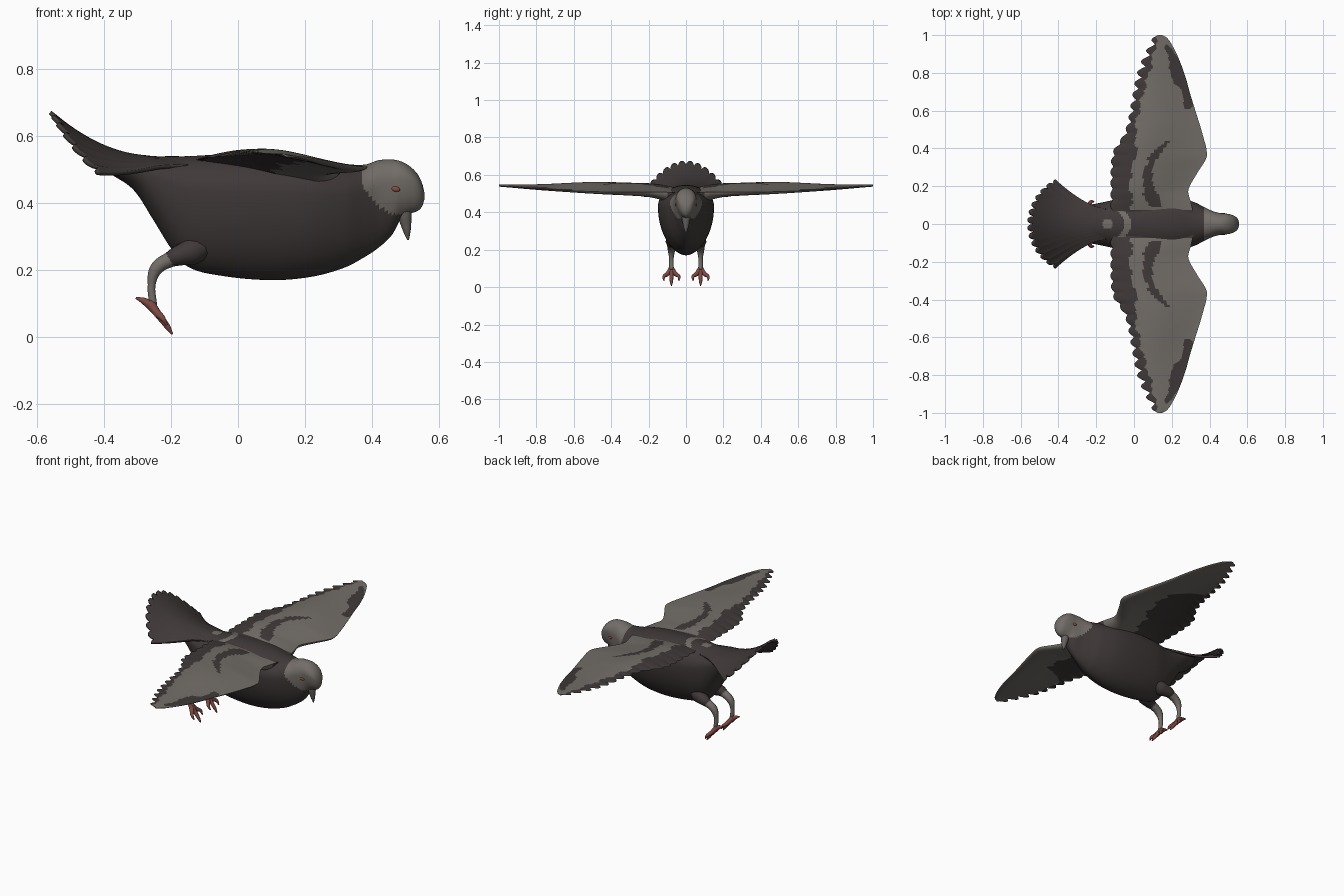
import bpy, bmesh, math

cube = bpy.data.objects.get("Cube")
if cube:
    bpy.data.objects.remove(cube, do_unlink=True)


def material(name, color):
    m = bpy.data.materials.new(name)
    m.use_nodes = True
    m.diffuse_color = (*color, 1)
    m.node_tree.nodes["Principled BSDF"].inputs["Base Color"].default_value = (*color, 1)
    return m


DARK = material("dark brown plumage", (0.05, 0.04, 0.04))
LIGHT = material("grey plumage", (0.17, 0.153, 0.137))
BEAK = material("beak grey", (0.13, 0.118, 0.11))
RED = material("red foot", (0.2, 0.065, 0.05))
EYE = material("orange eye", (0.25, 0.075, 0.048))


def interp(table, k):
    """Smooth interpolation of rows (key, values...) at key k."""
    k = min(max(k, table[0][0]), table[-1][0])
    i = 0
    while i < len(table) - 2 and k > table[i + 1][0]:
        i += 1
    a, b = table[i], table[i + 1]
    p, n = table[max(i - 1, 0)], table[min(i + 2, len(table) - 1)]
    h = b[0] - a[0]
    t = (k - a[0]) / h
    out = []
    for j in range(1, len(a)):
        ma = (b[j] - p[j]) / (b[0] - p[0]) * h
        mb = (n[j] - a[j]) / (n[0] - a[0]) * h
        out.append((2*t**3 - 3*t*t + 1) * a[j] + (t**3 - 2*t*t + t) * ma
                   + (3*t*t - 2*t**3) * b[j] + (t**3 - t*t) * mb)
    return out


def grid(name, nu, nv, point, light_rule, closed):
    """Surface from point(u, v); faces meeting light_rule are grey, the rest dark."""
    bm = bmesh.new()
    cols = nv if closed else nv + 1
    rows = [[bm.verts.new(point(i / nu, j / nv)) for j in range(cols)] for i in range(nu + 1)]
    for i in range(nu):
        for j in range(nv):
            k = (j + 1) % cols
            f = bm.faces.new((rows[i][j], rows[i][k], rows[i + 1][k], rows[i + 1][j]))
            f.material_index = int(light_rule(f.calc_center_median(), (j + .5) / nv))
    if closed:
        for ring in (rows[0], rows[-1]):
            f = bm.faces.new(ring)
            f.material_index = int(light_rule(f.calc_center_median(), 0.2))
    bmesh.ops.recalc_face_normals(bm, faces=bm.faces)
    mesh = bpy.data.meshes.new(name)
    bm.to_mesh(mesh)
    bm.free()
    mesh.materials.append(DARK)
    mesh.materials.append(LIGHT)
    ob = bpy.data.objects.new(name, mesh)
    bpy.context.collection.objects.link(ob)
    smooth(ob)
    return ob


def select(ob):
    bpy.ops.object.select_all(action="DESELECT")
    ob.select_set(True)
    bpy.context.view_layer.objects.active = ob


def smooth(ob):
    select(ob)
    bpy.ops.object.shade_smooth_by_angle(angle=math.radians(50))


def tube(name, points, mat):
    """Tapering limb through points (x, y, z, radius)."""
    cu = bpy.data.curves.new(name, "CURVE")
    cu.dimensions = "3D"
    cu.bevel_depth = 1
    cu.bevel_resolution = 3
    cu.use_fill_caps = True
    sp = cu.splines.new("BEZIER")
    sp.bezier_points.add(len(points) - 1)
    for bp, (x, y, z, r) in zip(sp.bezier_points, points):
        bp.co = (x, y, z)
        bp.radius = r
        bp.handle_left_type = bp.handle_right_type = "AUTO"
    sp.resolution_u = 5
    cu.materials.append(mat)
    ob = bpy.data.objects.new(name, cu)
    bpy.context.collection.objects.link(ob)
    select(ob)
    bpy.ops.object.convert(target="MESH")
    smooth(bpy.context.object)


def ball(name, loc, size, tilt, mat):
    bpy.ops.mesh.primitive_uv_sphere_add(segments=16, ring_count=10, location=loc, rotation=(0, tilt, 0))
    ob = bpy.context.object
    ob.name = name
    ob.scale = size
    ob.data.materials.append(mat)
    smooth(ob)


# Body and head: sections along x as (x, top, bottom, half width)
BODY = [(-.38, .555, .487, .07), (-.31, .545, .437, .09), (-.25, .54, .345, .1), (-.2, .54, .265, .108),
        (-.15, .54, .21, .118), (-.05, .545, .183, .14), (.1, .545, .17, .15),
        (.22, .535, .18, .143), (.32, .517, .208, .115), (.38, .515, .24, .085),
        (.42, .528, .267, .067), (.46, .53, .305, .057), (.485, .525, .35, .055),
        (.51, .512, .367, .051), (.535, .488, .376, .041), (.55, .459, .39, .026), (.557, .43, .412, .006)]


def body_point(u, v):
    x = BODY[0][0] + (BODY[-1][0] - BODY[0][0]) * u
    top, bot, w = interp(BODY, x)
    mid = top - .3 * (top - bot)
    a = math.tau * v
    s, c = math.sin(a), math.cos(a)
    if s > 0:
        return x, w * c, mid + (top - mid) * s
    return x, w * math.copysign(abs(c) ** 1.1, c), mid + (mid - bot) * s


def back_mark(p):
    """Pale spot and crescent on the lower back."""
    spot = math.hypot(p.x + .14, p.y) < .026
    return spot or (abs(p.x + .032 + 8 * p.y * p.y) < .018 and abs(p.y) < .072)


def body_light(p, v):
    head = p.x > .37 and p.z > .365 + .09 * max(0, (.48 - p.x) / .11) ** 2
    return head or (p.z > .48 and back_mark(p))


grid("body_and_head", 180, 64, body_point, body_light, True)

# Tail flaring from the rump into a fan with rounded feather tips
FAN = math.radians(38)


def tail_point(u, v):
    a = 2 * v - 1
    r = .442 - .062 * a * a - .028 * (1 - abs(math.sin(6.5 * math.pi * a)) ** .6)
    tip_x, tip_y = -.12 - r * math.cos(a * FAN), r * math.sin(a * FAN)
    x = -.15 + (tip_x + .15) * u
    y = .08 * a + (tip_y - .08 * a) * u ** 1.6
    d = max(0, -x - .25)
    return x, y, .528 + .008 * min(1, 3 * u) + 1.4 * d * d - (3.2 - 1.6 * u) * y * y


tail = grid("tail_fan", 30, 130, tail_point, lambda p, v: False, False)
mod = tail.modifiers.new("thickness", "SOLIDIFY")
mod.thickness = .012
mod.offset = 0

# Wings: leading edge, trailing edge and dark trailing band against span
EDGES = [(0, .33, -.12, -.01), (.12, .3, -.125, -.01), (.18, .288, -.125, -.02), (.27, .335, -.125, -.015),
         (.35, .383, -.12, .005), (.4, .383, -.105, .015), (.45, .37, -.07, .01), (.52, .35, -.04, .01),
         (.68, .3, -.01, .045), (.78, .272, .01, .075), (.88, .235, .045, .1), (.95, .2, .08, .115),
         (.985, .175, .1, .125), (1, .15, .125, .135)]
# Wing heights against span: leading edge, trailing edge and camber
HEIGHTS = [(0, .505, .525, 0), (.15, .508, .528, .03), (.3, .508, .53, .036), (.5, .511, .54, .032),
           (.78, .525, .542, .014), (1, .542, .546, .003)]
# Dark marks on the wing against span: centre and half width
STREAK = [(.09, .115, .03), (.15, .09, .035), (.22, .075, .026), (.3, .08, .02), (.37, .115, .022), (.44, .18, .012)]
PATCH = [(.61, .285, .015), (.65, .29, .03), (.72, .28, .032), (.75, .25, .045), (.85, .225, .037),
         (.93, .18, .014), (.95, .17, .004)]


def wing_point(side, u, v):
    y = u
    lead, trail, _ = interp(EDGES, y)
    c = (1 + math.cos(math.tau * v)) / 2
    lobe = 1 - abs(math.sin(17 * math.pi * (y - .01)))
    x = lead + (trail - lead) * c + (.012 + .035 * y * y) * lobe * c ** 8 * min(1, (1 - y) * 20)
    z0, z1, camber = interp(HEIGHTS, y)
    z = z0 + (z1 - z0) * c + camber * math.sin(math.pi * c ** 1.5)
    if v > .5:
        thick = .006 + .034 * (1 - y) ** 1.3 + .045 * math.exp(-(y / .13) ** 2)
        z -= thick * min(1, 3.2 * math.sqrt(c) * (1 - c) ** 1.3)
    return x, side * y, z


def in_band(table, y, x, wobble):
    centre, half = interp(table, y)
    return table[0][0] < y < table[-1][0] and abs(x - centre) < half + wobble


def wing_light(p, v):
    y = abs(p.y)
    lead, trail, band = interp(EDGES, y)
    c = (lead - p.x) / (lead - trail)
    wobble = .008 * math.sin(55 * y) + .005 * math.sin(131 * y)
    if v > .5:
        inner = c > .42 + wobble * 4 and y < .54 + .2 * (c - .5)
        return not (inner or c > .92 or y < .1)
    if y < .075 and back_mark(p):
        return True
    root = y < .08 + wobble and p.x > -.01
    marks = in_band(STREAK, y, p.x, wobble / 2) or in_band(PATCH, y, p.x, wobble / 2)
    return not (p.x < band + wobble or marks or root)


for side, label in ((1, "left"), (-1, "right")):
    grid(label + "_wing", 200, 100, lambda u, v: wing_point(side, u, v), wing_light, True)

    # Legs, with dark thighs, grey shins and red feet
    y = side * .078
    tube(label + "_thigh", [(-.07, y * .6, .29, .03), (-.14, y * .85, .255, .042), (-.18, y, .242, .031),
                            (-.207, y, .23, .023)], DARK)
    tube(label + "_shin", [(-.19, y, .238, .025), (-.243, y, .205, .021), (-.258, y, .155, .012),
                           (-.253, y, .095, .012)], LIGHT)
    for toe, spread, tip_x, tip_z in (("inner", -.04, -.212, .035), ("middle", 0, -.196, .008),
                                      ("outer", .04, -.212, .035)):
        yt = y + side * spread
        tube(label + "_" + toe + "_toe", [(-.262, y, .1, .015), (-.24, y + side * spread * .55, .07, .012),
                                          (tip_x - .014, yt, tip_z + .022, .009), (tip_x, yt, tip_z, .003)], RED)
    tube(label + "_hind_toe", [(-.25, y, .085, .016), (-.28, y, .107, .011), (-.305, y, .117, .003)], RED)

    # Eyes
    ball(label + "_eye", (.47, side * .0535, .442), (.014, .006, .008), .2, EYE)

# Downturned beak
tube("beak", [(.492, 0, .405, .026), (.498, 0, .36, .022), (.504, 0, .32, .013), (.508, 0, .29, .003)], BEAK)
